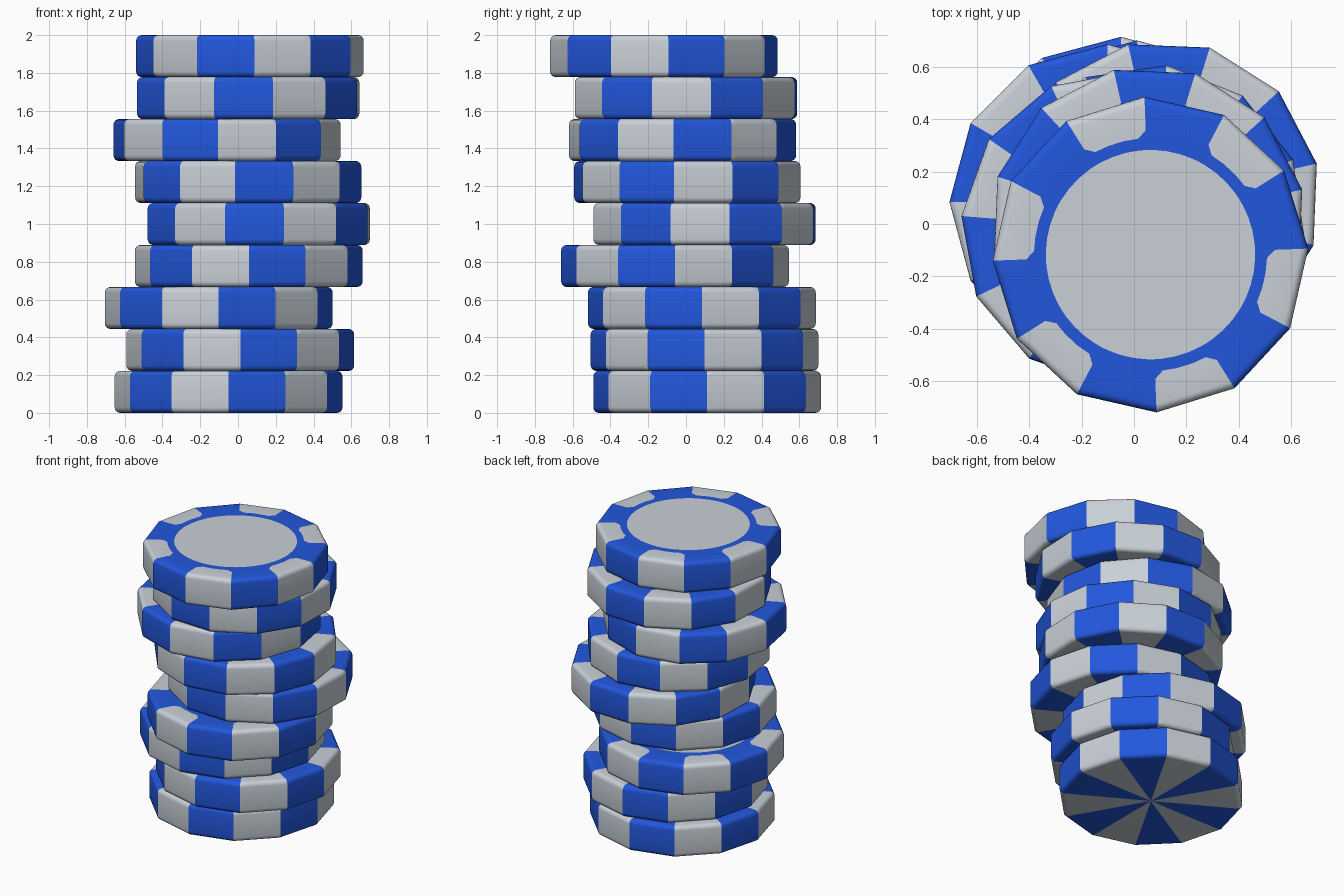
import bpy, bmesh, math

if "Cube" in bpy.data.objects:
    bpy.data.objects.remove(bpy.data.objects["Cube"])

R, H, B = 0.603, 2 / 9, 0.03          # chip radius, thickness, edge rounding
STEPS = [0, .13, .37, .63, .87]       # divisions across each of the 12 sides


def material(name, rgb):
    m = bpy.data.materials.new(name)
    m.diffuse_color = (*rgb, 1)
    m.use_nodes = True
    m.node_tree.nodes["Principled BSDF"].inputs["Base Color"].default_value = m.diffuse_color
    return m


BLUE = material("chip_blue", (0.016, 0.095, 0.72))
GREY = material("chip_grey", (0.58, 0.63, 0.68))

# Outline from the underside, round the edge, to the centre inlay: (radius, z, is_twelve_sided)
PROFILE = []
for i in range(5):
    a = math.radians(22.5 * i)
    PROFILE.append((R - B + B * math.sin(a), B - B * math.cos(a), True))
for i in range(5):
    a = math.radians(22.5 * i)
    PROFILE.append((R - B + B * math.cos(a), H - B + B * math.sin(a), True))
PROFILE += [(.475, H, False), (.445, H, False), (.40, H, False)]
SPOT_ROW, RING_ROW = len(PROFILE) - 3, len(PROFILE) - 2


def build_chip(name, x, y, z, phase):
    bm = bmesh.new()
    n = 12 * len(STEPS)
    rows = []
    for r, h, flat in PROFILE:
        row = []
        for k in range(12):
            for u in STEPS:
                a = math.radians(phase + 30 * (k + u))
                rr = r
                if flat:
                    rr = r * math.cos(math.pi / 12) / math.cos(math.radians(30 * (u - .5)))
                row.append(bm.verts.new((rr * math.cos(a), rr * math.sin(a), h)))
        rows.append(row)

    def face(verts, grey):
        f = bm.faces.new(verts)
        f.material_index = int(grey)
        f.smooth = True

    bottom = bm.verts.new((0, 0, 0))
    for i in range(n):
        j = (i + 1) % n
        grey = (i // len(STEPS)) % 2 == 0
        s = i % len(STEPS)
        face([bottom, rows[0][j], rows[0][i]], grey)
        for k in range(len(rows) - 1):
            a, b, c, d = rows[k][i], rows[k][j], rows[k + 1][j], rows[k + 1][i]
            if k == RING_ROW:                       # plain ring round the inlay
                face([a, b, c, d], False)
            elif k == SPOT_ROW and grey and s == 0:   # clipped spot corners
                face([a, b, c], True)
                face([a, c, d], False)
            elif k == SPOT_ROW and grey and s == len(STEPS) - 1:
                face([a, b, d], True)
                face([b, c, d], False)
            else:
                face([a, b, c, d], grey)
    face(rows[-1], True)                            # centre inlay
    bm.normal_update()
    for e in bm.edges:
        e.smooth = e.calc_face_angle(0) < math.radians(26)
    me = bpy.data.meshes.new(name)
    bm.to_mesh(me)
    bm.free()
    me.materials.append(BLUE)
    me.materials.append(GREY)
    ob = bpy.data.objects.new(name, me)
    ob.location = (x, y, z)
    bpy.context.collection.objects.link(ob)


# Chips from bottom to top: x, y, turn in degrees
CHIPS = [(-.05, .112, 0), (.012, .098, 0), (-.102, .084, 0), (.057, -.058, 0),
         (.11, .098, 42.7), (.054, .007, 53.3), (-.058, -.018, 25.4),
         (.054, 0, 42.6), (.063, -.117, 32.2)]
for i, (x, y, turn) in enumerate(CHIPS):
    build_chip(f"chip_{i + 1}", x, y, i * H, turn)
